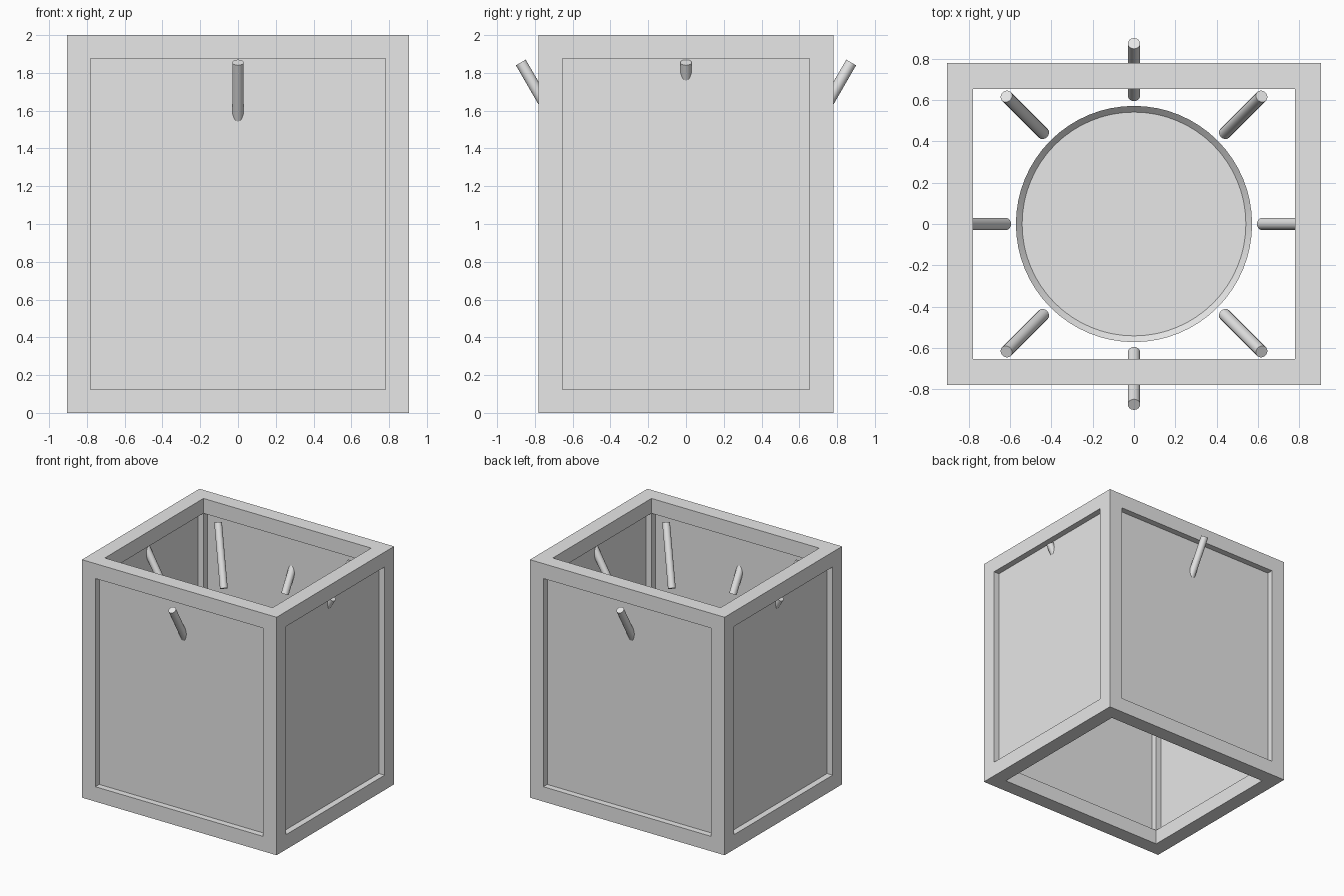
import bpy, bmesh, math
from mathutils import Matrix, Vector

cube = bpy.data.objects.get("Cube")
if cube:
    bpy.data.objects.remove(cube, do_unlink=True)

grey = bpy.data.materials.new("light_grey")
grey.use_nodes = True
colour = (0.8, 0.8, 0.8, 1)
grey.diffuse_color = colour
grey.node_tree.nodes["Principled BSDF"].inputs["Base Color"].default_value = colour

HX, HY, H, BAR = 0.905, 0.78, 2.0, 0.125
PANE = 0.022


def finish(bm, name, matrix=Matrix(), smooth=False):
    mesh = bpy.data.meshes.new(name)
    bm.to_mesh(mesh)
    bm.free()
    mesh.materials.append(grey)
    obj = bpy.data.objects.new(name, mesh)
    bpy.context.collection.objects.link(obj)
    obj.matrix_world = matrix
    if smooth:
        bpy.ops.object.select_all(action="DESELECT")
        obj.select_set(True)
        bpy.context.view_layer.objects.active = obj
        bpy.ops.object.shade_smooth_by_angle(angle=math.radians(35))
    return obj


def box(size):
    bm = bmesh.new()
    bmesh.ops.create_cube(bm, size=1)
    bmesh.ops.scale(bm, vec=Vector(size), verts=bm.verts)
    return bm


def cylinder(radius, length, sides):
    bm = bmesh.new()
    bmesh.ops.create_cone(bm, cap_ends=True, segments=sides, radius1=radius,
                          radius2=radius, depth=length)
    return bm


# Open square-bar frame: inset every side, push the openings in, join the corners
bm = box((2 * HX, 2 * HY, H))
sides = list(bm.faces)
bmesh.ops.inset_individual(bm, faces=sides, thickness=BAR, use_even_offset=True)
bmesh.ops.inset_individual(bm, faces=sides, thickness=0, depth=-BAR,
                           use_even_offset=True)
bmesh.ops.delete(bm, geom=sides, context="FACES")
bmesh.ops.remove_doubles(bm, verts=bm.verts, dist=0.001)
finish(bm, "frame", Matrix.Translation((0, 0, H / 2)))

# Thin wall panes in the middle of the bars, top and bottom left open
for sign, front, side in ((-1, "front", "right"), (1, "back", "left")):
    finish(box((2 * (HX - BAR), PANE, H - 2 * BAR)), front + "_pane",
           Matrix.Translation((0, sign * (HY - BAR / 2), H / 2)))
    finish(box((PANE, 2 * (HY - BAR), H - 2 * BAR)), side + "_pane",
           Matrix.Translation((sign * (HX - BAR / 2), 0, H / 2)))

# Round tray with a narrow raised rim
bm = cylinder(0.572, 0.2, 64)
top = [f for f in bm.faces if f.normal.z > 0.9]
bmesh.ops.inset_individual(bm, faces=top, thickness=0.03, use_even_offset=True)
bmesh.ops.translate(bm, vec=(0, 0, -0.03), verts=top[0].verts)
finish(bm, "round_tray", Matrix.Translation((0, 0, 1.0)), smooth=True)

# Ring of eight rods leaning outward
for i in range(8):
    place = (Matrix.Rotation(i * math.pi / 4, 4, "Z")
             @ Matrix.Translation((0.748, 0, 1.636))
             @ Matrix.Rotation(math.radians(30), 4, "Y"))
    finish(cylinder(0.03, 0.506, 16), f"rod_{i + 1}", place, smooth=True)
